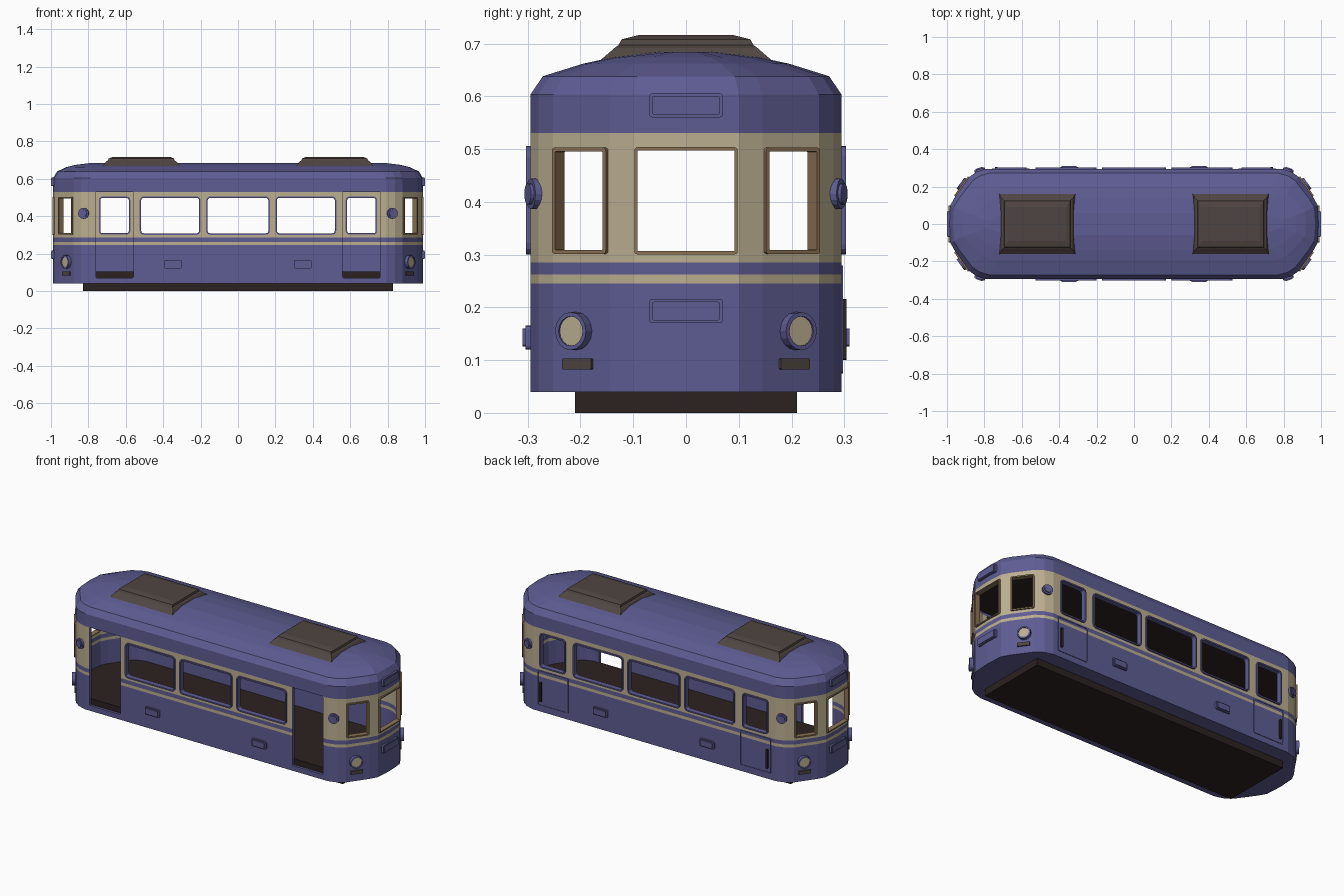
import bpy, bmesh, math
from mathutils import Matrix, Vector

if "Cube" in bpy.data.objects:
    bpy.data.objects.remove(bpy.data.objects["Cube"])


def mat(name, rgb):
    m = bpy.data.materials.new(name)
    m.diffuse_color = (*rgb, 1)
    m.use_nodes = True
    m.node_tree.nodes["Principled BSDF"].inputs["Base Color"].default_value = m.diffuse_color
    return m


BLUE = mat("violet blue paint", (.112, .107, .29))
CREAM = mat("cream paint", (.50, .43, .285))
DARK = mat("dark brown", (.024, .016, .015))
VENT = mat("grey brown", (.078, .06, .054))
WOOD = mat("tan frame", (.26, .17, .09))


def finish(name, bm, mats):
    bmesh.ops.recalc_face_normals(bm, faces=bm.faces)
    me = bpy.data.meshes.new(name)
    bm.to_mesh(me)
    bm.free()
    for m in mats:
        me.materials.append(m)
    ob = bpy.data.objects.new(name, me)
    bpy.context.collection.objects.link(ob)
    return ob


def loft(name, outline, levels, mats, rule=lambda z: 0, cx=0):
    """Stack scaled copies of a plan outline and cap both ends."""
    bm = bmesh.new()
    rings = [[bm.verts.new((cx + x * sx, y * sy, z)) for x, y in outline] for sx, sy, z in levels]
    n = len(outline)
    for k in range(len(rings) - 1):
        a, b = rings[k], rings[k + 1]
        for i in range(n):
            j = (i + 1) % n
            f = bm.faces.new((a[i], a[j], b[j], b[i]))
            f.material_index = rule((levels[k][2] + levels[k + 1][2]) / 2)
    bm.faces.new(rings[0][::-1])
    bm.faces.new(rings[-1])
    return finish(name, bm, mats)


def frame_at(x, y, z, nx, ny):
    """Local axes: u along the wall, v up, w outward."""
    n = Vector((nx, ny, 0)).normalized()
    u = Vector((-n.y, n.x, 0))
    m = Matrix((u, Vector((0, 0, 1)), n)).transposed().to_4x4()
    m.translation = (x, y, z)
    return m


def rrect(w, h, r, n=3):
    pts = []
    for k, (sx, sy) in enumerate(((1, 1), (-1, 1), (-1, -1), (1, -1))):
        for i in range(n + 1):
            a = math.pi / 2 * (k + i / n)
            pts.append((sx * (w / 2 - r) + r * math.cos(a), sy * (h / 2 - r) + r * math.sin(a)))
    return pts


def circle(r, n=16):
    return [(r * math.cos(2 * math.pi * i / n), r * math.sin(2 * math.pi * i / n)) for i in range(n)]


def prism(bm, M, outer, w0, w1, inner=None, mi=0):
    """Extruded outline, or a ring when an inner outline is given."""
    def ring(pts, w):
        return [bm.verts.new(M @ Vector((u, v, w))) for u, v in pts]

    def skin(a, b):
        for i in range(len(a)):
            j = (i + 1) % len(a)
            bm.faces.new((a[i], a[j], b[j], b[i])).material_index = mi
    o0, o1 = ring(outer, w0), ring(outer, w1)
    skin(o0, o1)
    if inner:
        i0, i1 = ring(inner, w0), ring(inner, w1)
        skin(i1, i0)
        skin(o1, i1)
        skin(i0, o0)
    else:
        bm.faces.new(o0[::-1]).material_index = mi
        bm.faces.new(o1).material_index = mi


# Plan outline of the car body, one quarter mirrored
quarter = [(.988, 0), (.982, .1), (.957, .145), (.88, .252), (.84, .28), (.79, .295)]
half = quarter + [(-x, y) for x, y in quarter[::-1]]
plan = half + [(x, -y) for x, y in half[-2:0:-1]]
SIDE = .295


def band(z):
    return 1 if .245 < z < .262 or .285 < z < .53 else 0


# Body shell with rounded roof
body = loft("body_shell", plan, [(1, 1, .04), (1, 1, .245), (1, 1, .262), (1, 1, .285), (1, 1, .53), (1, 1, .603),
                                 (.98, .92, .638), (.93, .66, .662), (.88, .47, .674), (.80, .2, .684)],
            [BLUE, CREAM], band)
sol = body.modifiers.new("wall", 'SOLIDIFY')
sol.thickness, sol.offset, sol.use_even_offset = .02, -1, True

# Openings: windows on both sides and ends, open doorways in front, door windows at the back
cut, frames, end_frames = bmesh.new(), bmesh.new(), bmesh.new()


def window(M, w, h, r, ring_bm, t=.008):
    prism(cut, M, rrect(w, h, r), -.06, .06, mi=1)
    prism(ring_bm, M, rrect(w + t, h + t, r + t / 2), -.022, .008, rrect(w - t, h - t, max(r - t / 2, .001)))


for sy in (-1, 1):
    for x, w in ((-.363, .318), (0, .333), (.363, .318)):
        window(frame_at(x, sy * SIDE, .403, 0, sy), w, .198, .018, frames)
for sx in (-1, 1):
    window(frame_at(sx * .66, SIDE, .403, 0, 1), .16, .195, .014, frames)
    prism(cut, frame_at(sx * .66, -SIDE, .30, 0, -1), rrect(.2, .46, .004, 1), -.08, .06)
    M = frame_at(sx * .985, 0, .402, sx, 0)
    window(M, .19, .197, .003, end_frames, .006)
    for sy in (-1, 1):
        window(frame_at(sx * .9185, sy * .1985, .402, sx * .107, sy * .077), .118, .194, .003, end_frames)
cutter = finish("opening_cutter", cut, [BLUE, CREAM])
cutter.hide_render = True
bo = body.modifiers.new("openings", 'BOOLEAN')
bo.operation, bo.solver, bo.object = 'DIFFERENCE', 'EXACT', cutter
bpy.context.view_layer.objects.active = body
for m in ("wall", "openings"):
    bpy.ops.object.modifier_apply(modifier=m)
bpy.data.objects.remove(cutter)
finish("side_window_frames", frames, [BLUE])
finish("end_window_frames", end_frames, [WOOD])

# Floor, ceiling and underframe
loft("floor", plan, [(.985, .95, .05), (.985, .95, .105)], [DARK])
loft("ceiling", plan, [(.985, .95, .545), (.985, .95, .555)], [DARK])
rect = [(1, 1), (-1, 1), (-1, -1), (1, -1)]
loft("underframe", rect, [(.83, .21, 0), (.83, .21, .045)], [DARK])

# Roof vents with flared bases
for sx, side in ((-1, "left"), (1, "right")):
    loft("roof_vent_" + side, rect, [(.21, .172, .66), (.188, .135, .692), (.178, .128, .697),
                                     (.175, .122, .708), (.155, .09, .716)], [VENT], cx=sx * .517)

# Side boxes, end sign boxes, round side lamps, headlights, bumper pads, door handles
boxes, lamps, lights, lens, pads, handles = (bmesh.new() for _ in range(6))
for sx in (-1, 1):
    for z in (.583, .193):
        M = frame_at(sx * .985, 0, z, sx, 0)
        prism(boxes, M, rrect(.14, .046, .006, 2), -.01, .011)
        prism(boxes, M, rrect(.128, .036, .004, 2), .01, .015)
    prism(handles, frame_at(sx * .737, SIDE, .158, 0, 1), rrect(.012, .115, .004, 2), -.005, .009)
    for sy in (-1, 1):
        M = frame_at(sx * .347, sy * SIDE, .143, 0, sy)
        prism(boxes, M, rrect(.094, .046, .007, 2), -.005, .009)
        prism(boxes, M, rrect(.08, .034, .005, 2), .008, .015)
        M = frame_at(sx * .824, sy * .285, .415, sx * .015, sy * .045)
        prism(lamps, M, circle(.029), -.005, .01)
        prism(lamps, M, circle(.02), .009, .016)
        n = (sx * .107, sy * .077)
        M = frame_at(sx * .910, sy * .206, .155, *n)
        prism(lights, M, circle(.036), -.01, .022, circle(.028))
        prism(lens, M, circle(.029), -.005, .018)
        prism(pads, frame_at(sx * .914, sy * .203, .093, *n), rrect(.068, .021, .002, 1), -.005, .008)
finish("boxes_and_signs", boxes, [BLUE])
finish("side_lamps", lamps, [BLUE])
finish("headlight_rims", lights, [BLUE])
finish("headlight_lenses", lens, [CREAM])
finish("bumper_pads", pads, [VENT])
finish("door_handles", handles, [DARK])

# Thin raised borders around the closed back doors
door = bmesh.new()
for sx in (-1, 1):
    M = frame_at(sx * .66, SIDE, .177, 0, 1)
    prism(door, M, rrect(.2, .205, .004, 1), -.003, .003, rrect(.19, .195, .004, 1))
finish("back_door_borders", door, [BLUE])
